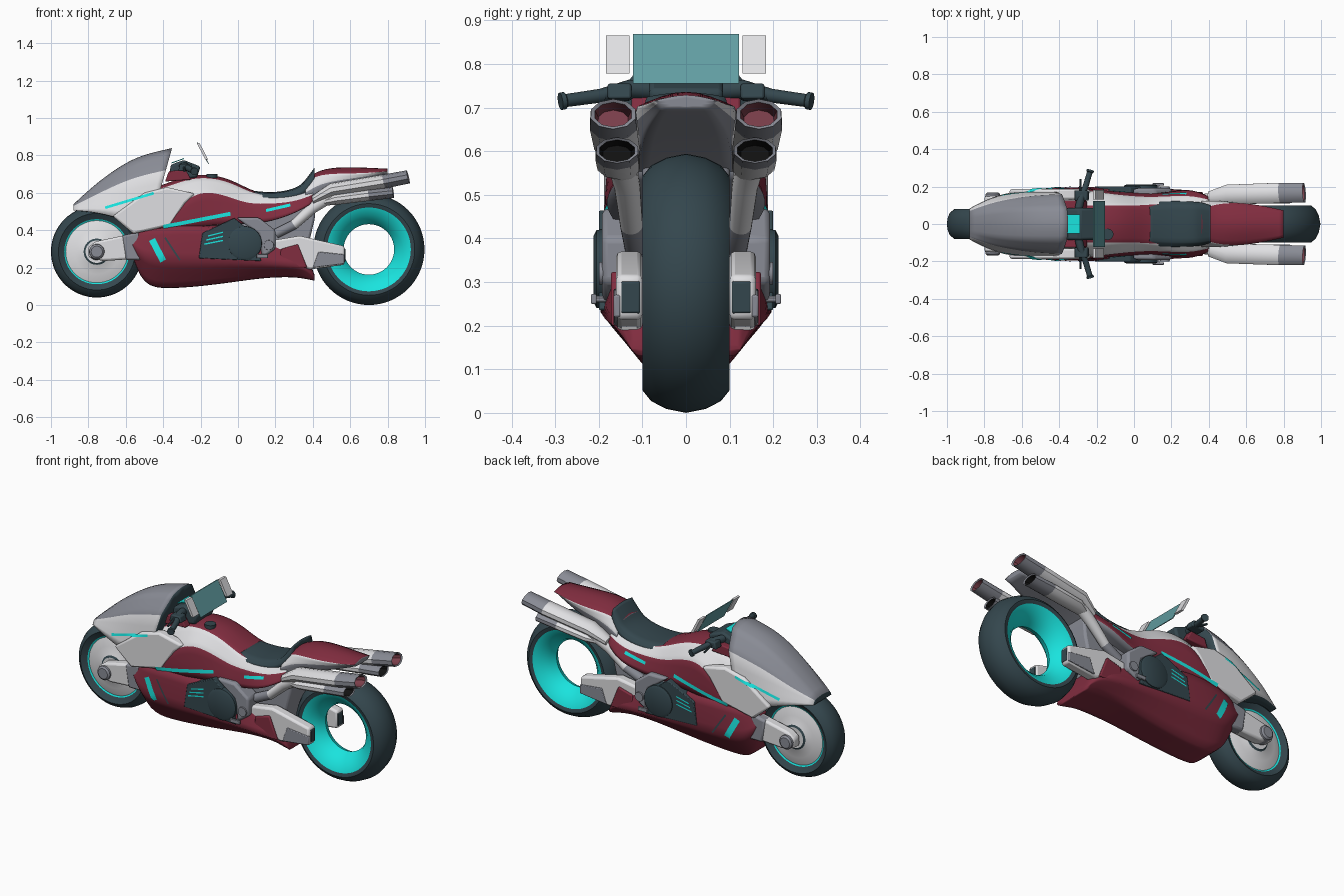
import bpy, bmesh, math
from mathutils import Vector

cube = bpy.data.objects.get("Cube")
if cube:
    bpy.data.objects.remove(cube, do_unlink=True)


def paint(name, r, g, b):
    mat = bpy.data.materials.new(name)
    mat.use_nodes = True
    mat.diffuse_color = (r, g, b, 1)
    mat.node_tree.nodes["Principled BSDF"].inputs["Base Color"].default_value = (r, g, b, 1)
    return mat


RED = paint("deep_red", .22, .026, .05)
LIGHT = paint("light_grey", .74, .74, .76)
GREY = paint("mid_grey", .25, .26, .3)
SLATE = paint("dark_slate", .034, .062, .075)
CYAN = paint("bright_cyan", .01, .77, .73)
GLASS = paint("teal_glass", .12, .34, .36)
BLACK = paint("black", .006, .006, .006)
DULL = paint("dull_red", .2, .05, .07)
SIDES = (1, -1)
hard_parts = []


def finish(name, bm, mats, smooth=False):
    bmesh.ops.recalc_face_normals(bm, faces=bm.faces)
    mesh = bpy.data.meshes.new(name)
    bm.to_mesh(mesh)
    bm.free()
    obj = bpy.data.objects.new(name, mesh)
    bpy.context.collection.objects.link(obj)
    for mat in mats:
        mesh.materials.append(mat)
    if smooth:
        mesh.shade_smooth()
    else:
        hard_parts.append(obj)
    return obj


def loft(name, stations, mats, rake=0, sharp=.75):
    """Symmetric hull. Station: x, ridge z, then y and z of shoulder, waist and sill."""
    bm = bmesh.new()
    crease = bm.edges.layers.float.new("crease_edge")
    rings = []
    for x, top, *rest in stations:
        half = list(zip(rest[::2], rest[1::2]))
        ring = [(0, top)] + half + [(0, half[-1][1])] + [(-y, z) for y, z in reversed(half)]
        shift = rake if x == stations[-1][0] else 0
        rings.append([bm.verts.new((x - shift * (top - z), y, z)) for y, z in ring])
    n = len(rings[0])
    for a, b in zip(rings, rings[1:]):
        for j in range(n):
            k = (j + 1) % n
            face = bm.faces.new((a[j], a[k], b[k], b[j]))
            face.material_index = min(j, n - 1 - j)
            if j % 4:
                bm.edges.get((a[j], b[j]))[crease] = sharp
    for ring in (rings[0], rings[-1]):
        cap = bm.faces.new(ring)
        cap.material_index = 3
        for edge in cap.edges:
            edge[crease] = 1
    obj = finish(name, bm, mats, smooth=True)
    sub = obj.modifiers.new("smooth", "SUBSURF")
    sub.levels = sub.render_levels = 2
    return obj


def plate(name, outline, inner, outer, mat, bevel=.012, mirror=True):
    """Side-view outline extruded sideways, on both sides of the model."""
    bm = bmesh.new()
    for s in SIDES if mirror else (1,):
        a, b = ([bm.verts.new((x, s * y, z)) for x, z in outline] for y in (inner, outer))
        bm.faces.new(a)
        bm.faces.new(b)
        for i in range(len(a)):
            j = (i + 1) % len(a)
            bm.faces.new((a[i], a[j], b[j], b[i]))
    obj = finish(name, bm, [mat])
    if bevel:
        mod = obj.modifiers.new("bevel", "BEVEL")
        mod.width, mod.segments = bevel, 2
    return obj


def rod(name, stops, mats, mirror=True, sides=20, flat=1):
    """Round or flattened bar through stops (point, radius); one material per section, then the end."""
    bm = bmesh.new()
    for s in SIDES if mirror else (1,):
        pts = [Vector((p[0], s * p[1], p[2])) for p, r in stops]
        turn = (pts[-1] - pts[0]).to_track_quat("Z", "Y")
        rings = []
        for c, (p, r) in zip(pts, stops):
            angles = [math.tau * (i + .5) / sides for i in range(sides)]
            rings.append([bm.verts.new(c + turn @ Vector((r * math.cos(t), flat * r * math.sin(t), 0))) for t in angles])
        for m, (a, b) in enumerate(zip(rings, rings[1:])):
            for i in range(sides):
                j = (i + 1) % sides
                bm.faces.new((a[i], a[j], b[j], b[i])).material_index = min(m, len(mats) - 1)
        bm.faces.new(rings[0])
        bm.faces.new(rings[-1]).material_index = len(mats) - 1
    return finish(name, bm, mats)


def wheel(name, x, z, half, marks, mats, closed):
    """Lathe about the axle. half: (radius, y) from hub to tread centre; marks: material per step."""
    profile = half + [(r, -y) for r, y in reversed(half[:-1])]
    marks = marks + marks[::-1]
    if closed:
        profile.pop()
    bm = bmesh.new()
    n = 64
    rings = []
    for r, y in profile:
        angles = [math.tau * i / n for i in range(n)]
        rings.append([bm.verts.new((x + r * math.cos(t), y, z + r * math.sin(t))) for t in angles])
    if closed:
        rings.append(rings[0])
    for m, a, b in zip(marks, rings, rings[1:]):
        for i in range(n):
            j = (i + 1) % n
            bm.faces.new((a[i], a[j], b[j], b[i])).material_index = m
    if not closed:
        bm.faces.new(rings[0])
        bm.faces.new(rings[-1])
    return finish(name, bm, mats)


def strip(name, start, end, width, hosts, mat, steps=8):
    """Thin painted line laid over the outside of the host parts."""
    graph = bpy.context.evaluated_depsgraph_get()
    solid = [h.evaluated_get(graph) for h in hosts]
    bm = bmesh.new()
    a, b = Vector(start), Vector(end)
    across = Vector((a.y - b.y, b.x - a.x)).normalized() * width / 2
    for s in SIDES:
        rows = []
        for i in range(steps + 1):
            mid = a.lerp(b, i / steps)
            row = []
            for p in (mid - across, mid + across):
                hits = [h.ray_cast(Vector((p.x, 1, p.y)), Vector((0, -1, 0))) for h in solid]
                y = max([hit[1].y for hit in hits if hit[0]], default=.15) + .004
                row.append(bm.verts.new((p.x, s * y, p.y)))
            rows.append(row)
        for p, q in zip(rows, rows[1:]):
            bm.faces.new((p[0], p[1], q[1], q[0]))
    return finish(name, bm, [mat])


# Wheels: solid disc in front, open rim behind
wheel("front_wheel", -.755, .285,
      [(.03, .085), (.06, .085), (.07, .078), (.12, .072), (.166, .056), (.174, .06),
       (.205, .08), (.23, .06), (.242, .03), (.245, 0)],
      [1, 0, 1, 1, 2, 0, 0, 0, 0], [SLATE, LIGHT, CYAN], False)
wheel("rear_wheel", .7, .297,
      [(.135, 0), (.15, .035), (.185, .07), (.224, .095), (.245, .1), (.27, .08), (.288, .045), (.297, 0)],
      [1, 1, 1, 0, 0, 0, 0], [SLATE, CYAN], True)

# Bodywork
cowl = loft("front_cowl", [
    (-.88, .54, .04, .535, .07, .53, .085, .505),
    (-.76, .655, .07, .64, .115, .59, .15, .495),
    (-.63, .75, .08, .73, .14, .655, .18, .46),
    (-.52, .81, .085, .785, .155, .695, .19, .425),
    (-.35, .848, .085, .82, .16, .725, .188, .44)], [GREY, GREY, LIGHT, SLATE], rake=.28)
fairing = plate("side_fairing", [(-.67, .475), (-.56, .38), (-.36, .425), (-.28, .545), (-.23, .595),
                                 (-.38, .63), (-.5, .6)], .13, .188, LIGHT)
body = loft("tank_body", [
    (-.5, .61, .08, .60, .17, .44, .17, .40),
    (-.38, .66, .09, .635, .188, .45, .185, .40),
    (-.28, .695, .10, .67, .185, .565, .19, .41),
    (-.18, .71, .10, .685, .17, .615, .185, .42),
    (-.06, .69, .10, .665, .155, .585, .175, .43),
    (.04, .635, .10, .615, .145, .545, .17, .435),
    (.14, .59, .11, .58, .145, .54, .165, .435),
    (.3, .595, .11, .585, .155, .55, .2, .485),
    (.4, .64, .10, .62, .13, .59, .15, .545)], [RED, LIGHT, RED, GREY])
loft("tail", [
    (.36, .68, .08, .66, .125, .60, .12, .53),
    (.44, .74, .11, .70, .125, .65, .11, .575),
    (.56, .757, .118, .702, .115, .67, .10, .625),
    (.7, .748, .098, .705, .09, .69, .08, .665),
    (.8, .735, .075, .715, .065, .71, .05, .70)], [RED, LIGHT, GREY, GREY])
loft("seat", [
    (.07, .615, .09, .605, .115, .58, .10, .56),
    (.2, .60, .10, .592, .125, .57, .11, .54),
    (.33, .63, .10, .62, .12, .59, .10, .56),
    (.37, .69, .095, .67, .115, .63, .10, .58),
    (.41, .74, .09, .725, .10, .69, .09, .61)], [SLATE] * 4)
belly = loft("belly_fairing", [
    (-.57, .39, .13, .385, .155, .33, .12, .28),
    (-.51, .42, .165, .41, .19, .25, .09, .1),
    (-.38, .45, .192, .425, .2, .23, .08, .083),
    (-.1, .46, .192, .43, .198, .23, .085, .11),
    (.14, .38, .165, .33, .192, .22, .095, .148),
    (.3, .33, .14, .32, .185, .21, .10, .15),
    (.36, .3, .13, .29, .165, .2, .11, .14),
    (.41, .16, .12, .155, .125, .145, .11, .13)], [RED] * 4, sharp=.95)
plate("rear_fin", [(.23, .3), (.32, .325), (.37, .2), (.22, .2)], .12, .172, RED, .006)

# Engine and frame
plate("frame_core", [(-.3, .4), (.3, .52), (.42, .58), (.41, .46), (.36, .25), (0, .2)], -.1, .1, GREY, mirror=False)
engine = plate("engine_block", [(-.21, .25), (-.19, .385), (-.02, .465), (.06, .4), (.125, .235)], .1, .2, SLATE, .004)
plate("gearbox_panel", [(-.01, .467), (.11, .468), (.2, .4), (.2, .3), (.13, .25), (.11, .38)], .1, .192, GREY)
rod("engine_cover", [((.037, .15, .33), .092), ((.037, .205, .33), .09), ((.037, .212, .33), .076)], [SLATE], sides=32)
rod("gear_pivot", [((.165, .15, .32), .03), ((.165, .2, .32), .026)], [GREY])
plate("swing_arm", [(.15, .34), (.33, .37), (.57, .315), (.57, .215), (.385, .19), (.2, .24)], .1, .16, LIGHT)
plate("swing_arm_tip", [(.4, .2), (.57, .22), (.57, .27), (.43, .285)], .15, .166, GREY, .004)
plate("swing_arm_end", [(.56, .225), (.56, .305), (.574, .3), (.574, .23)], .106, .148, SLATE, .003)
plate("front_arm", [(-.8, .31), (-.76, .34), (-.55, .385), (-.5, .25), (-.72, .235), (-.8, .255)], .09, .15, LIGHT)
plate("front_arm_joint", [(-.62, .372), (-.53, .39), (-.48, .24), (-.6, .24)], .1, .157, GREY)
rod("front_hub", [((-.755, .1, .285), .045), ((-.755, .16, .285), .04), ((-.755, .168, .285), .03)], [GREY])

# Exhausts
rod("exhaust_header", [((.2, .115, .38), .026), ((.3, .125, .43), .026), ((.4, .135, .52), .03), ((.5, .15, .585), .035)], [GREY, LIGHT])
rod("upper_exhaust", [((.4, .14, .56), .035), ((.5, .158, .615), .055), ((.78, .166, .66), .057),
                      ((.91, .167, .685), .054), ((.905, .167, .684), .044), ((.84, .167, .671), .036)],
    [LIGHT, LIGHT, GREY, GREY, DULL], sides=10, flat=.66)
rod("lower_exhaust", [((.44, .14, .545), .025), ((.52, .155, .565), .05), ((.7, .158, .588), .052),
                      ((.83, .158, .602), .05), ((.825, .158, .601), .042), ((.76, .158, .593), .034)],
    [LIGHT, LIGHT, GREY, GREY, BLACK], sides=10, flat=.6)

# Controls and screen
rod("handlebar", [((-.31, .02, .735), .02), ((-.285, .13, .742), .022), ((-.26, .2, .728), .014)], [SLATE])
rod("hand_grip", [((-.262, .19, .728), .016), ((-.237, .275, .716), .015), ((-.236, .278, .716), .02),
                  ((-.233, .288, .714), .02)], [SLATE])
plate("switch_box", [(-.32, .715), (-.31, .755), (-.25, .755), (-.24, .72)], .125, .18, SLATE, .006)
plate("dashboard", [(-.37, .66), (-.36, .75), (-.29, .775), (-.2, .74), (-.22, .68)], -.085, .085, SLATE, mirror=False)
plate("dash_display", [(-.355, .757), (-.355, .762), (-.29, .785), (-.29, .78)], -.05, .05, CYAN, 0, mirror=False)
plate("cockpit_trim", [(-.39, .66), (-.37, .715), (-.28, .725), (-.25, .67)], .08, .125, RED, .006)
rod("lever", [((-.29, .14, .745), .007), ((-.285, .24, .715), .006)], [SLATE], sides=8)
plate("screen", [(-.22, .868), (-.215, .868), (-.155, .755), (-.16, .755)], -.122, .122, GLASS, 0, mirror=False)
plate("screen_wing", [(-.22, .865), (-.205, .865), (-.16, .778), (-.175, .778)], .13, .183, LIGHT, 0)
rod("filler_cap", [((-.14, -.055, .66), .03), ((-.14, -.055, .7), .03)], [SLATE], mirror=False)

# Foot pegs
rod("foot_peg", [((.13, .15, .26), .008), ((.13, .215, .26), .008)], [GREY], sides=8)
plate("peg_end", [(.1, .25), (.1, .272), (.16, .272), (.16, .25)], .205, .218, GREY, .003)

# Glowing lines and a dark vent
strip("cowl_line", (-.71, .52), (-.45, .598), .014, [cowl, fairing], CYAN)
strip("flank_line", (-.4, .418), (-.04, .488), .02, [cowl, fairing, body, belly], CYAN, 16)
strip("seat_line", (.15, .505), (.28, .535), .016, [body], CYAN)
strip("intake_slit", (-.46, .35), (-.4, .235), .035, [belly], CYAN)
strip("side_vent", (-.39, .36), (-.31, .24), .01, [belly], SLATE)
for i in range(3):
    strip("engine_line", (-.18 + i * .01, .325 + i * .022), (-.08, .345 + i * .022), .007, [engine, belly], CYAN, 2)

# Keep hard edges crisp on the mechanical parts
bpy.ops.object.select_all(action="DESELECT")
for part in hard_parts:
    part.select_set(True)
bpy.context.view_layer.objects.active = hard_parts[0]
bpy.ops.object.shade_smooth_by_angle(angle=math.radians(35))
